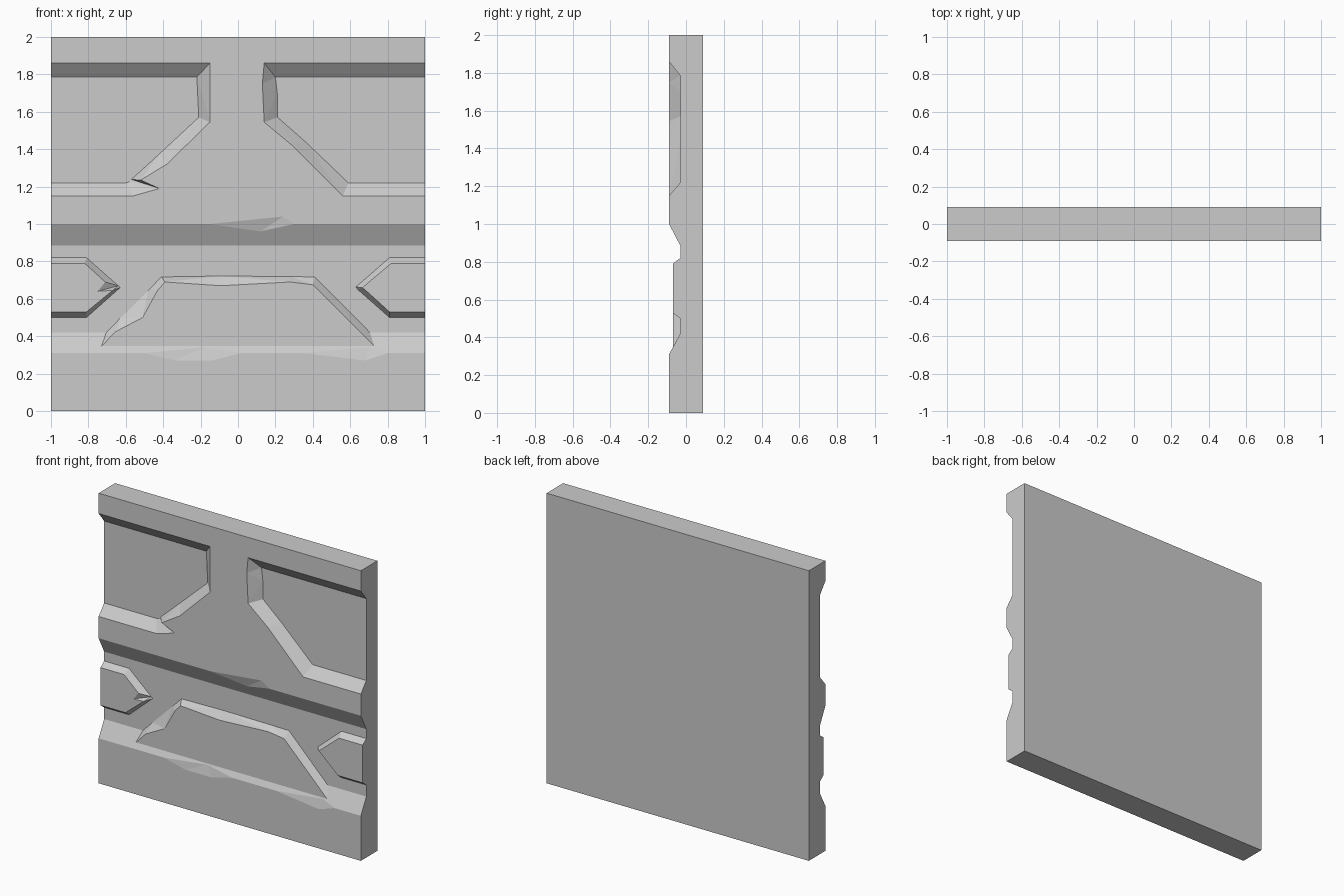
import bpy, bmesh

if "Cube" in bpy.data.objects:
    bpy.data.objects.remove(bpy.data.objects["Cube"])

FRONT, DEEP, RAISED = -0.09, -0.03, -0.07


def finish(name, bm):
    bmesh.ops.recalc_face_normals(bm, faces=bm.faces[:])
    if bm.calc_volume(signed=True) < 0:
        bmesh.ops.reverse_faces(bm, faces=bm.faces[:])
    mesh = bpy.data.meshes.new(name)
    bm.to_mesh(mesh)
    bm.free()
    obj = bpy.data.objects.new(name, mesh)
    bpy.context.collection.objects.link(obj)
    return obj


def loft(name, rings):
    """Solid through matching (x, z) outlines, each at its own y."""
    bm = bmesh.new()
    loops = [[bm.verts.new((x, y, z)) for x, z in pts] for pts, y in rings]
    sides = []
    for a, b in zip(loops, loops[1:]):
        for i in range(len(a)):
            j = (i + 1) % len(a)
            sides.append(bm.faces.new((a[i], a[j], b[j], b[i])))
    bm.faces.new(loops[0])
    bm.faces.new(loops[-1])
    bmesh.ops.triangulate(bm, faces=sides)
    return finish(name, bm)


def recess(name, outer, inner):
    return loft(name, [(inner, DEEP), (outer, FRONT), (outer, -0.2)])


def raised(name, outer, inner):
    return loft(name, [(outer, 0), (outer, DEEP), (inner, RAISED)])


def chip(name, pts):
    """Convex cutter for a broken edge, reaching out past the front."""
    bm = bmesh.new()
    for p in pts:
        bm.verts.new(p)
        bm.verts.new((p[0], -0.2, p[2]))
    bmesh.ops.convex_hull(bm, input=bm.verts[:])
    loose = [v for v in bm.verts if not v.link_faces]
    bmesh.ops.delete(bm, geom=loose, context='VERTS')
    return finish(name, bm)


def volume(mesh):
    bm = bmesh.new()
    bm.from_mesh(mesh)
    v = bm.calc_volume()
    bm.free()
    return v


def combine(target, tool, operation):
    """Boolean with a second solver to fall back on."""
    before = volume(target.data)
    mod = target.modifiers.new("cut", 'BOOLEAN')
    mod.object, mod.operation = tool, operation
    for solver in ('MANIFOLD', 'EXACT'):
        mod.solver = solver
        graph = bpy.context.evaluated_depsgraph_get()
        graph.update()
        mesh = bpy.data.meshes.new_from_object(target.evaluated_get(graph))
        if 1e-6 < abs(volume(mesh) - before) < before * 0.3:
            target.data = mesh
            break
    target.modifiers.remove(mod)
    bpy.data.objects.remove(tool)


# Slab
slab = [(-1, 0), (1, 0), (1, 2), (-1, 2)]
wall = loft("wall_panel", [(slab, FRONT), (slab, 0.09)])

# Upper recesses and the long middle groove
cutters = [
    recess("upper_left_recess",
           [(-1.1, 1.86), (-.15, 1.86), (-.15, 1.545), (-.38, 1.32),
            (-.52, 1.235), (-.42, 1.19), (-.56, 1.15), (-1.1, 1.15)],
           [(-1.1, 1.785), (-.22, 1.785), (-.21, 1.57), (-.42, 1.375),
            (-.57, 1.238), (-.58, 1.226), (-.6, 1.22), (-1.1, 1.22)]),
    recess("upper_right_recess",
           [(1.1, 1.86), (.14, 1.86), (.13, 1.75), (.14, 1.545),
            (.29, 1.42), (.56, 1.15), (1.1, 1.15)],
           [(1.1, 1.785), (.2, 1.785), (.21, 1.7), (.212, 1.57),
            (.36, 1.44), (.59, 1.22), (1.1, 1.22)]),
    recess("middle_groove",
           [(-1.1, 1), (1.1, 1), (1.1, .31), (-1.1, .31)],
           [(-1.1, .885), (1.1, .885), (1.1, .42), (-1.1, .42)]),
    # Broken edges
    chip("top_chip", [(-.15, FRONT, 1), (.24, FRONT, 1.04),
                      (.30, FRONT, 1), (.12, -.069, .96)]),
    chip("bottom_left_chip", [(-.5, FRONT, .31), (-.34, FRONT, .27),
                              (-.14, FRONT, .27), (.02, FRONT, .31),
                              (-.18, -.072, .34)]),
    chip("bottom_right_chip", [(.35, FRONT, .31), (.68, FRONT, .27),
                               (.8, FRONT, .31), (.7, -.072, .34)]),
]
for c in cutters:
    combine(wall, c, 'DIFFERENCE')

# Raised centre trapezoid and the two pointed side plates
plates = [
    raised("centre_plate",
           [(-.825, .3), (-.704, .42), (-.63, .496), (-.48, .644),
            (-.41, .717), (-.09, .722), (.28, .719), (.41, .717), (.825, .3)],
           [(-.775, .3), (-.655, .424), (-.51, .5), (-.43, .645),
            (-.39, .69), (-.09, .67), (.28, .69), (.40, .675), (.775, .3)]),
    raised("left_plate",
           [(-1, .82), (-.81, .82), (-.67, .696), (-.64, .67),
            (-.63, .66), (-.81, .5), (-1, .5)],
           [(-1, .79), (-.82, .79), (-.71, .69), (-.75, .64),
            (-.67, .645), (-.81, .53), (-1, .53)]),
    raised("right_plate",
           [(1, .82), (.81, .82), (.63, .663), (.64, .65), (.81, .5), (1, .5)],
           [(1, .79), (.82, .79), (.665, .66), (.7, .63), (.81, .53), (1, .53)]),
]
for p in plates:
    combine(wall, p, 'UNION')
